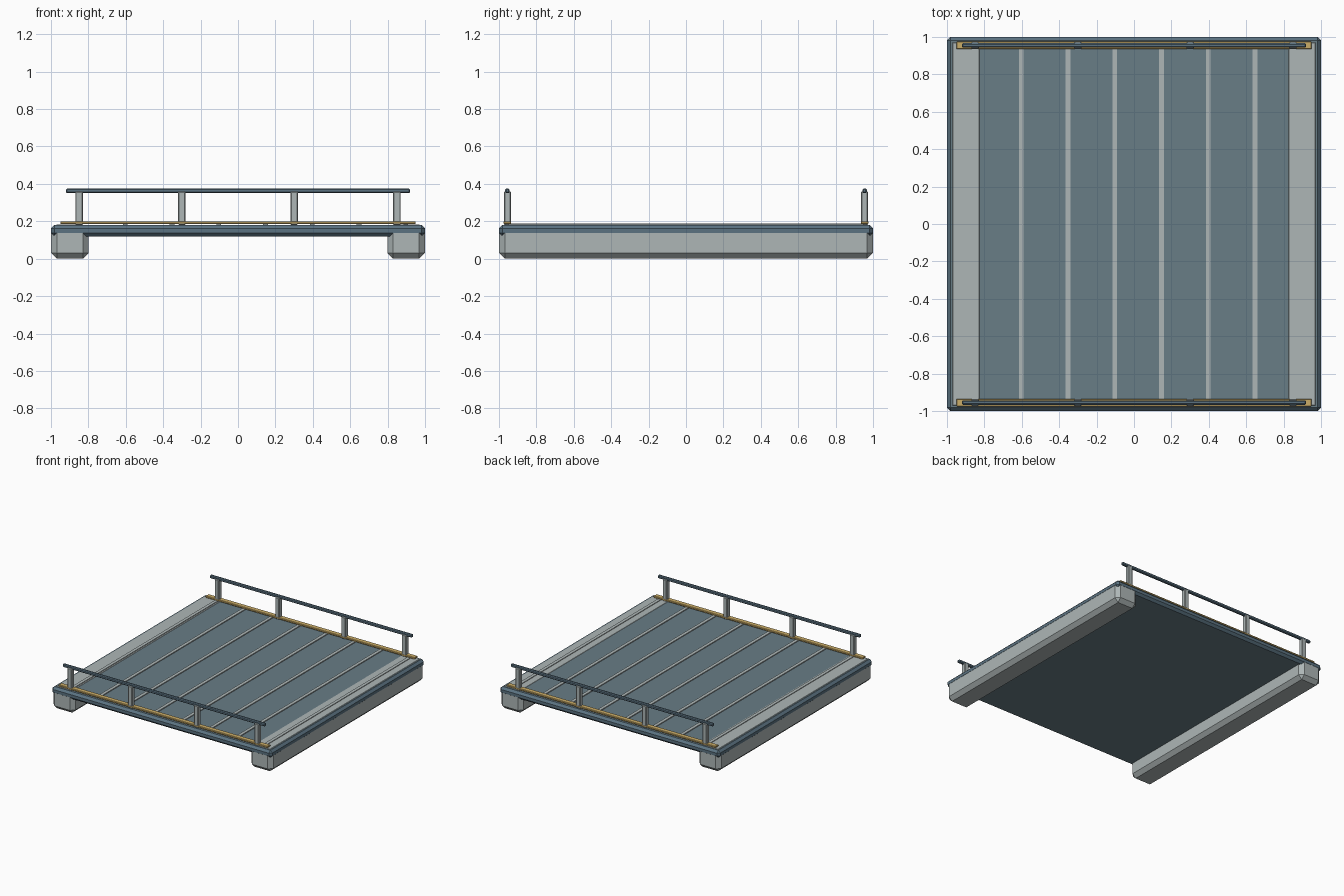
import bpy
import bmesh

cube = bpy.data.objects.get("Cube")
if cube:
    bpy.data.objects.remove(cube, do_unlink=True)


def material(name, r, g, b):
    m = bpy.data.materials.new(name)
    m.use_nodes = True
    m.diffuse_color = (r, g, b, 1)
    m.node_tree.nodes["Principled BSDF"].inputs["Base Color"].default_value = (r, g, b, 1)
    return m


DECK = material("slate grey", 0.14, 0.205, 0.24)
TRIM = material("slate blue", 0.105, 0.17, 0.22)
METAL = material("light grey", 0.42, 0.47, 0.47)
GOLD = material("muted gold", 0.6, 0.42, 0.14)


def box(name, low, high, mats, bevel=0.0):
    """Box between two corners, with chamfered edges."""
    bm = bmesh.new()
    bmesh.ops.create_cube(bm, size=1)
    for v in bm.verts:
        v.co = [lo + (c + 0.5) * (hi - lo) for lo, hi, c in zip(low, high, v.co)]
    if bevel:
        bmesh.ops.bevel(bm, geom=bm.edges[:], offset=bevel, segments=1,
                        profile=0.5, affect='EDGES')
    bm.normal_update()
    # A second material goes on everything but the level faces
    if len(mats) > 1:
        for f in bm.faces:
            f.material_index = int(abs(f.normal.z) < 0.95)
    mesh = bpy.data.meshes.new(name)
    bm.to_mesh(mesh)
    bm.free()
    for m in mats:
        mesh.materials.append(m)
    ob = bpy.data.objects.new(name, mesh)
    bpy.context.collection.objects.link(ob)
    return ob


# Deck slab with a darker chamfered rim
box("deck", (-1, -1, 0.12), (1, 1, 0.18), [DECK, TRIM], 0.018)

# Support beams, whose tops just break through the deck
for side, x in (("right", -0.899), ("left", 0.899)):
    box(side + "_beam", (x - 0.1, -0.999, 0), (x + 0.1, 0.999, 0.182), [METAL], 0.03)

# Raised seam strips between deck panels
for i in range(8):
    x = -0.853 + 0.25 * i
    box(f"seam_strip_{i}", (x - 0.013, -0.95, 0.17), (x + 0.013, 0.95, 0.187), [METAL])

# Railings along the front and back
for end, y in (("front", -0.955), ("back", 0.955)):
    box(end + "_kick_strip", (-0.95, y - 0.02, 0.185), (0.95, y + 0.02, 0.2), [GOLD], 0.003)
    box(end + "_handrail", (-0.92, y - 0.012, 0.35), (0.92, y + 0.012, 0.375), [TRIM], 0.006)
    for i, x in enumerate((-0.85, -0.3, 0.3, 0.85)):
        box(f"{end}_post_{i}", (x - 0.02, y - 0.019, 0.18), (x + 0.02, y + 0.019, 0.36),
            [METAL], 0.005)
